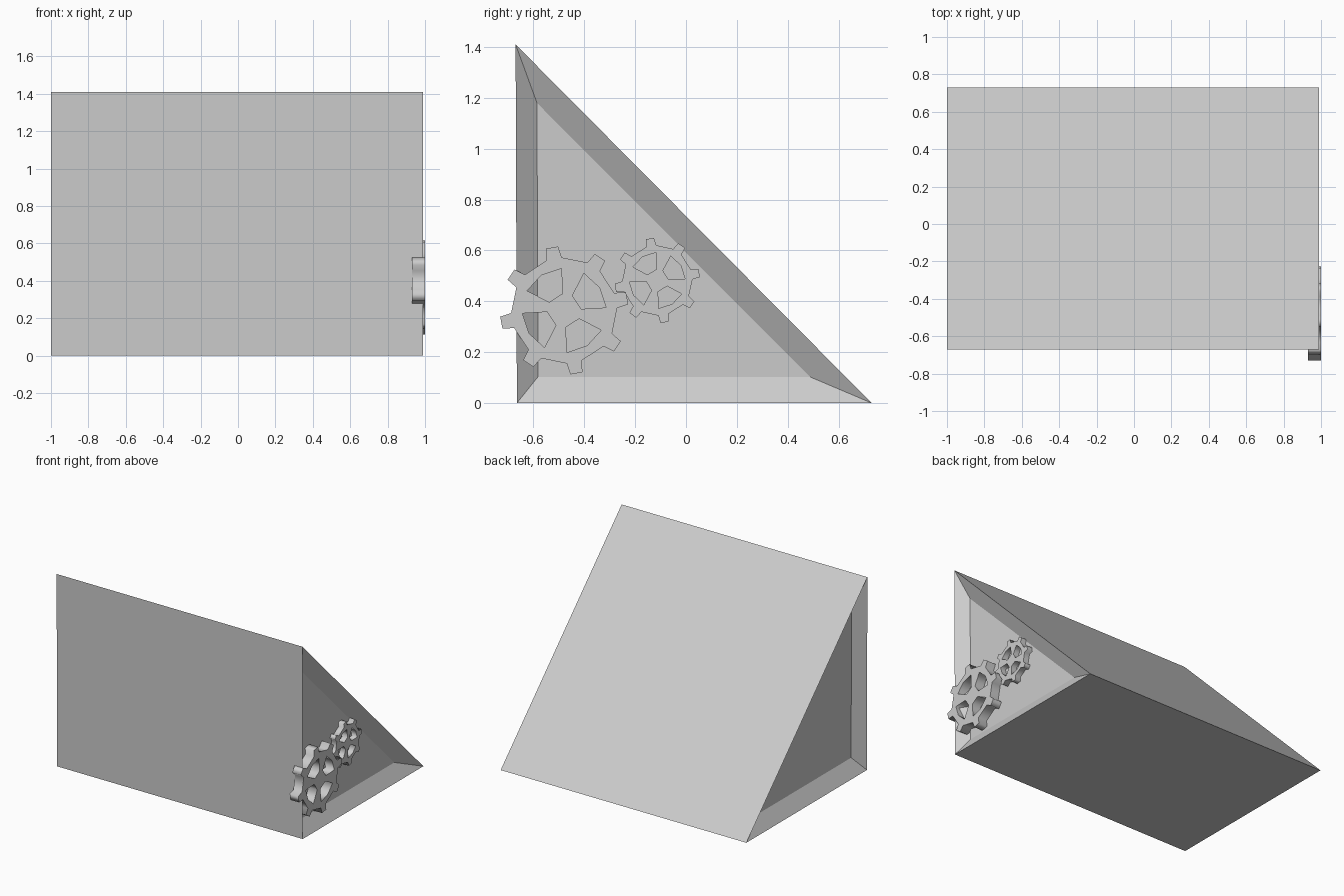
import bpy, bmesh
from math import sin, cos, pi, radians

if "Cube" in bpy.data.objects:
    bpy.data.objects.remove(bpy.data.objects["Cube"])


def polar(r, deg):
    return (r * cos(radians(deg)), r * sin(radians(deg)))


# Wedge block: triangular prism with a bevelled recess in each end
OUTER = [(-0.665, 0.0), (0.73, 0.0), (-0.67, 1.41)]
INNER = [(-0.582, 0.103), (0.487, 0.103), (-0.586, 1.18)]


def make_wedge():
    bm = bmesh.new()

    def ring(profile, x):
        return [bm.verts.new((x, y, z)) for y, z in profile]

    rings = [ring(INNER, -0.93), ring(OUTER, -1.0),
             ring(OUTER, 0.99), ring(INNER, 0.925)]
    bm.faces.new(rings[0])
    bm.faces.new(rings[-1])
    for a, b in zip(rings, rings[1:]):
        for i in range(3):
            j = (i + 1) % 3
            bm.faces.new((a[i], a[j], b[j], b[i]))
    bmesh.ops.recalc_face_normals(bm, faces=bm.faces)
    mesh = bpy.data.meshes.new("wedge_block")
    bm.to_mesh(mesh)
    bm.free()
    bpy.context.collection.objects.link(bpy.data.objects.new("wedge_block", mesh))


# Eight-toothed gear with four spoke windows, drawn as a filled 2D curve
def make_gear(name, y, z, x0, x1, tip, turn):
    root, rim, hub = tip * 0.825, tip * 0.652, tip * 0.265
    loops = [[polar(r, turn + 45 * k + a) for k in range(8)
              for r, a in ((root, -8.3), (tip, -5.5), (tip, 5.5), (root, 8.3))]]
    for k in range(4):
        mid = turn + 22 + 90 * k
        loops.append([polar(r, mid + a) for r, a in
                      ((hub, -28), (rim, -29), (rim, 0), (rim, 29), (hub, 28))])
    curve = bpy.data.curves.new(name, 'CURVE')
    curve.dimensions = '2D'
    curve.fill_mode = 'BOTH'
    curve.extrude = (x1 - x0) / 2
    for loop in loops:
        spline = curve.splines.new('POLY')
        spline.points.add(len(loop) - 1)
        for point, (u, v) in zip(spline.points, loop):
            point.co = (u, v, 0, 1)
        spline.use_cyclic_u = True
    obj = bpy.data.objects.new(name, curve)
    bpy.context.collection.objects.link(obj)
    obj.location = ((x0 + x1) / 2, y, z)
    obj.rotation_euler = (pi / 2, 0, pi / 2)
    bpy.ops.object.select_all(action='DESELECT')
    obj.select_set(True)
    bpy.context.view_layer.objects.active = obj
    bpy.ops.object.convert(target='MESH')
    bpy.context.object.data.shade_flat()


make_wedge()
make_gear("large_gear", -0.479, 0.364, 0.93, 1.0, 0.253, 11)
make_gear("small_gear", -0.113, 0.482, 0.92, 0.967, 0.168, 10)
